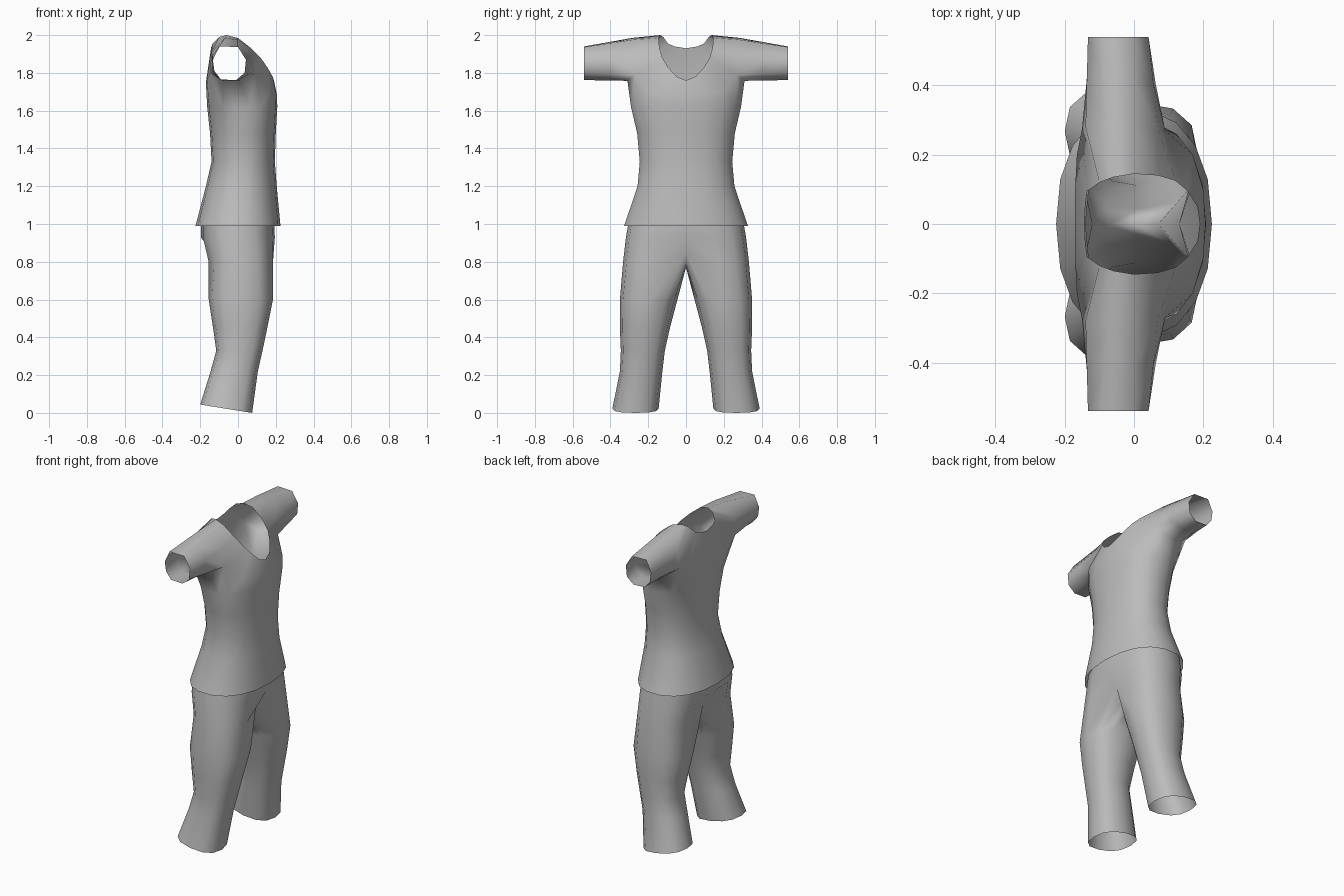
import bpy, bmesh
from math import sin, cos, radians
from mathutils import Vector

if "Cube" in bpy.data.objects:
    bpy.data.objects.remove(bpy.data.objects["Cube"], do_unlink=True)

grey = bpy.data.materials.new("cloth_grey")
grey.use_nodes = True
colour = (0.5, 0.5, 0.5, 1)
grey.diffuse_color = colour
grey.node_tree.nodes["Principled BSDF"].inputs["Base Color"].default_value = colour


def spow(v, e):
    return abs(v) ** e * (1 if v >= 0 else -1)


def arc(z, back, front, inner, outer, angles, power):
    """Rounded-box section between back/front (x) and inner/outer (y)."""
    cx, rx = (front + back) / 2, (front - back) / 2
    cy, ry = (outer + inner) / 2, (outer - inner) / 2
    return [Vector((cx + rx * spow(cos(radians(a)), power),
                    cy + ry * spow(sin(radians(a)), power), z)) for a in angles]


def add(bm, points):
    return [bm.verts.new(p) for p in points]


def bridge(bm, a, b, closed=False):
    n = len(a)
    for i in range(n if closed else n - 1):
        j = (i + 1) % n
        bm.faces.new((a[i], a[j], b[j], b[i]))


def finish(bm, name):
    """Turn a half shell into a mirrored, smooth garment."""
    for v in bm.verts:
        if abs(v.co.y) < 0.001:
            v.co.y = 0
    bmesh.ops.recalc_face_normals(bm, faces=bm.faces)
    if sum(f.normal.y * f.calc_area() for f in bm.faces) < 0:
        bmesh.ops.reverse_faces(bm, faces=bm.faces)
    for f in bm.faces:
        f.smooth = True
    mesh = bpy.data.meshes.new(name)
    bm.to_mesh(mesh)
    bm.free()
    mesh.materials.append(grey)
    obj = bpy.data.objects.new(name, mesh)
    bpy.context.collection.objects.link(obj)
    mirror = obj.modifiers.new("mirror", "MIRROR")
    mirror.use_axis = (False, True, False)
    mirror.use_clip = True


# Shirt: neckline and yoke edge, both running front centre to back centre
bm = bmesh.new()
neck = add(bm, [(.19, 0, 1.76), (.183, .05, 1.78), (.155, .095, 1.83), (.12, .125, 1.88),
                (.07, .14, 1.93), (0, .145, 1.985), (-.06, .135, 2), (-.1, .12, 1.99),
                (-.135, .095, 1.955), (-.14, .06, 1.94), (-.142, .03, 1.935), (-.143, 0, 1.93)])
yoke = add(bm, [(.207, 0, 1.68), (.2, .1, 1.69), (.17, .2, 1.71), (.09, .27, 1.79),
                (.07, .27, 1.89), (0, .285, 1.975), (-.07, .285, 1.985), (-.14, .28, 1.91),
                (-.15, .275, 1.8), (-.165, .2, 1.76), (-.17, .1, 1.75), (-.17, 0, 1.75)])
armpit = add(bm, [(-.08, .31, 1.758), (.01, .31, 1.758)])
bridge(bm, neck, yoke)

# Sleeve
armhole = yoke[3:9] + armpit
cuff_xz = [(.035, 1.8), (.042, 1.87), (0, 1.937), (-.1, 1.94),
           (-.133, 1.87), (-.125, 1.81), (-.09, 1.765), (-.01, 1.762)]
cuff = add(bm, [(x, .54, z) for x, z in cuff_xz])
middle = add(bm, [a.co.lerp(c.co, .5) for a, c in zip(armhole, cuff)])
bridge(bm, armhole, middle, True)
bridge(bm, middle, cuff, True)

# Shirt body: z, back, front, half width
above = yoke[:4] + armpit[::-1] + yoke[8:]
for z, back, front, width in [(1.62, -.163, .208, .295), (1.48, -.148, .2, .262),
                              (1.33, -.14, .195, .248), (1.2, -.17, .205, .26),
                              (.99, -.225, .225, .332)]:
    ring = add(bm, arc(z, back, front, -width, width, range(0, 181, 20), .88))
    bridge(bm, above, ring)
    above = ring
finish(bm, "shirt")

# Trousers: hips are open half rings, closed into leg rings at the crotch
bm = bmesh.new()
hip_angles = range(0, 181, 22)
hip_angles = [i * 22.5 for i in range(9)]
above = None
for z, back, front, width in [(1.03, -.195, .19, .3), (.93, -.197, .195, .318)]:
    ring = add(bm, arc(z, back, front, -width, width, hip_angles, .75))
    if above:
        bridge(bm, above, ring)
    above = ring
hip = arc(.8, -.165, .195, -.333, .333, hip_angles, .7)
hip[0] = Vector((.13, 0, .85))
hip[8] = Vector((-.12, 0, .83))
crotch = [(-.07, 0, .79), (0, 0, .77), (.07, 0, .79)]
ring = add(bm, hip + crotch)
bridge(bm, above, ring[:9])
above = ring

# Legs: z, back, front, inner, outer
leg_angles = range(-30, 330, 30)
for z, back, front, inner, outer in [(.6, -.155, .185, .045, .35), (.45, -.132, .155, .085, .35),
                                     (.33, -.115, .13, .112, .345), (.22, -.145, .105, .125, .35),
                                     (0, -.2, .075, .145, .39)]:
    points = arc(z, back, front, inner, outer, leg_angles, .8)
    if z == 0:
        for p in points:
            p.z = (front - p.x) * .16
    ring = add(bm, points)
    bridge(bm, above, ring, True)
    above = ring
finish(bm, "trousers")
